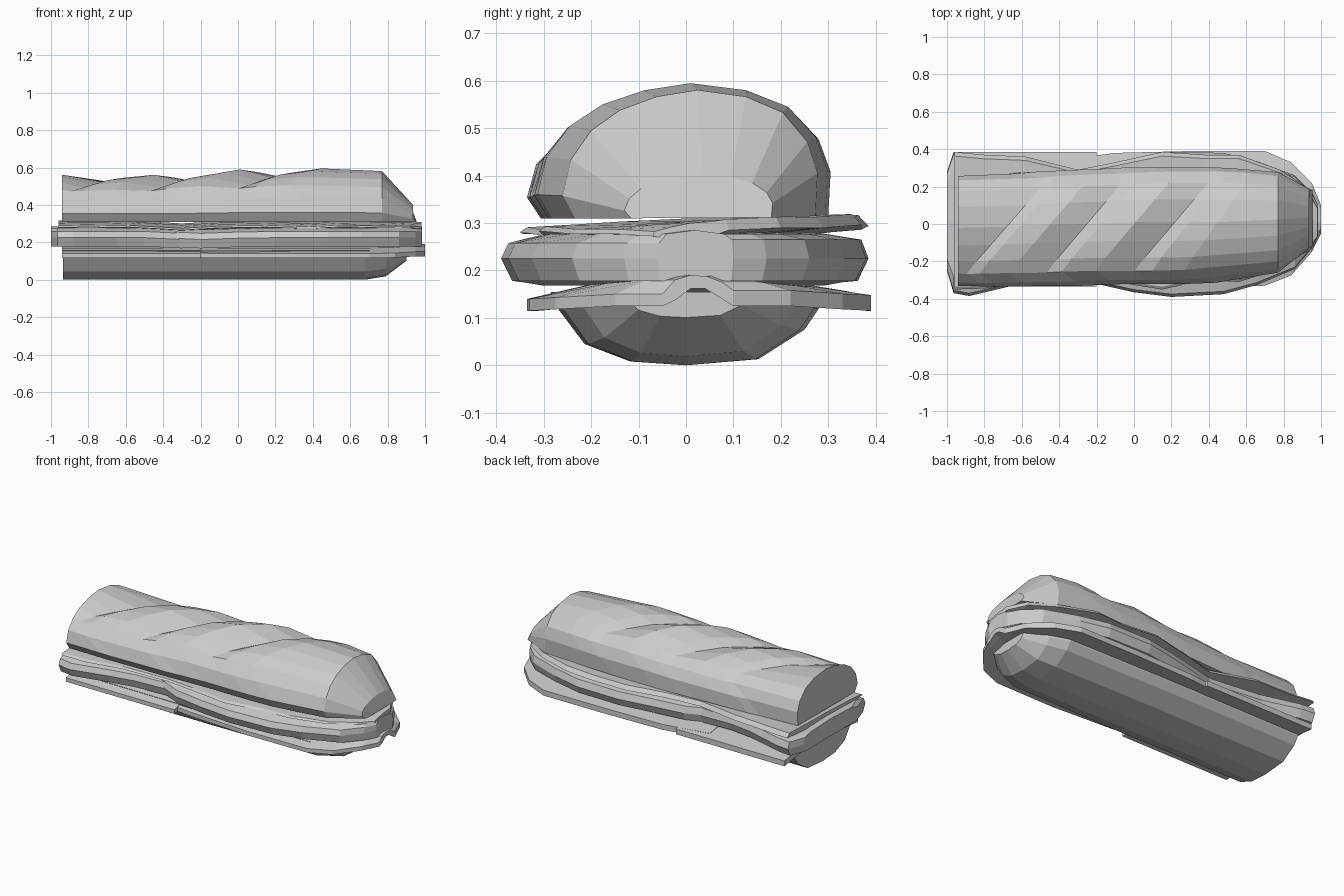
import bpy, bmesh


def loft(name, rings):
    """Skin a row of equal-sized rings and cap both ends."""
    bm = bmesh.new()
    rows = [[bm.verts.new(p) for p in ring] for ring in rings]
    n = len(rows[0])
    for a, b in zip(rows, rows[1:]):
        for i in range(n):
            j = (i + 1) % n
            bm.faces.new((a[i], a[j], b[j], b[i]))
    bm.faces.new(rows[0])
    bm.faces.new(rows[-1])
    bmesh.ops.recalc_face_normals(bm, faces=bm.faces)
    mesh = bpy.data.meshes.new(name)
    bm.to_mesh(mesh)
    bm.free()
    obj = bpy.data.objects.new(name, mesh)
    bpy.context.collection.objects.link(obj)
    return obj


def slab(name, stations, section):
    """Stations are (x, front y, back y, lift); section is (edge blend, z)."""
    return loft(name, [[(x, y0 + (y1 - y0) * t, z + lift) for t, z in section]
                       for x, y0, y1, lift in stations])


# Top bun: rings lean diagonally over the crown to form the bread slashes
crown = [(-.29, .31), (-.32, .36), (-.30, .44), (-.25, .505), (-.18, .55),
         (-.09, .58), (.01, .595), (.13, .58), (.22, .545), (.28, .48),
         (.305, .41), (.30, .315)]
# x, y shift, width, height, slash depth, lean
top_rings = [(-.94, -.03, .94, .88, 0, 0), (-.69, -.025, .97, .88, .045, .85),
             (-.62, -.02, .98, .86, .01, .85), (-.46, -.015, .99, .88, 0, .85),
             (-.26, -.01, 1, .90, .05, .85), (-.18, -.005, 1, .92, .015, .85),
             (-.0, 0, 1, .98, 0, .85), (.21, 0, 1, .97, .05, .85),
             (.29, 0, 1, .98, .015, .8), (.44, 0, .98, 1, 0, .7),
             (.77, .015, .86, .95, 0, 0), (.935, .03, .5, .32, 0, 0)]
rings = []
for x, shift, w, h, cut, lean in top_rings:
    ring = []
    for y, z in crown:
        k = min(1, max(0, (z - .36) / .15))
        inner = max(0, 1 - (abs(y) / .27) ** 3)
        ring.append((x + lean * y * k + (.02 if x > .9 and z < .33 else 0),
                     y * w + shift, .31 + (z - .31) * h - cut * inner))
    rings.append(ring)
loft("top_bun", rings)

# Bottom bun
base = [(-.28, .155), (-.265, .12), (-.21, .045), (-.115, .008), (0, 0),
        (.15, .013), (.245, .075), (.275, .12), (.28, .155)]
base_rings = [(-.935, 1, 1), (0, 1.02, 1), (.68, .98, 1),
              (.79, .82, .88), (.9, .48, .35)]
loft("bottom_bun", [[(x, y * w, .155 - (.155 - z) * h) for y, z in base]
                    for x, w, h in base_rings])

# Two drooping cheese slices overlapping near the middle
cheese = [(0, .115), (0, .14), (.18, .17), (.4, .18), (.62, .178), (.84, .165),
          (1, .148), (1, .115), (.84, .13), (.6, .152), (.4, .152), (.18, .127)]
slab("cheese_left", [(-.94, -.335, .385, 0), (-.6, -.335, .385, 0),
                     (-.2, -.335, .385, 0)], cheese)
slab("cheese_right", [(-.4, -.29, .34, .008), (-.1, -.31, .38, 0),
                      (.3, -.335, .39, 0), (.7, -.33, .39, 0),
                      (.84, -.275, .33, .003), (.95, -.15, .22, .01),
                      (1.0, -.05, .1, .01)], cheese)

# Folded meat filling
meat = [(.03, .178), (0, .225), (.02, .258), (.12, .277), (.5, .285), (.88, .277),
        (.98, .265), (1, .225), (.97, .178)]
slab("meat_left", [(-1.0, -.25, .28, 0), (-.965, -.37, .385, 0),
                   (-.88, -.385, .375, 0), (-.65, -.33, .31, 0),
                   (-.5, -.30, .29, 0), (-.3, -.27, .28, -.01)], meat)
slab("meat_right", [(-.4, -.24, .25, 0), (-.2, -.32, .31, -.01),
                    (.0, -.365, .35, -.003), (.2, -.39, .385, 0),
                    (.48, -.375, .38, 0), (.66, -.325, .335, 0),
                    (.86, -.24, .26, 0), (.95, -.13, .17, 0),
                    (.985, -.06, .1, 0)], meat)

# Thin rumpled lettuce under the top bun
leaf = [(0, .277), (.02, .287), (.25, .297), (.5, .305), (.75, .308), (.97, .313),
        (1, .29), (.75, .276), (.5, .272), (.25, .272)]
slab("lettuce", [(-.96, -.35, .385, .003), (-.8, -.345, .37, 0),
                 (-.58, -.31, .36, .004), (-.3, -.27, .29, -.012),
                 (-.1, -.31, .33, .0), (.15, -.35, .385, .004),
                 (.38, -.3, .37, -.004), (.56, -.31, .37, .006),
                 (.78, -.24, .29, 0), (.92, -.15, .2, 0),
                 (.98, -.07, .09, -.005)], leaf)
